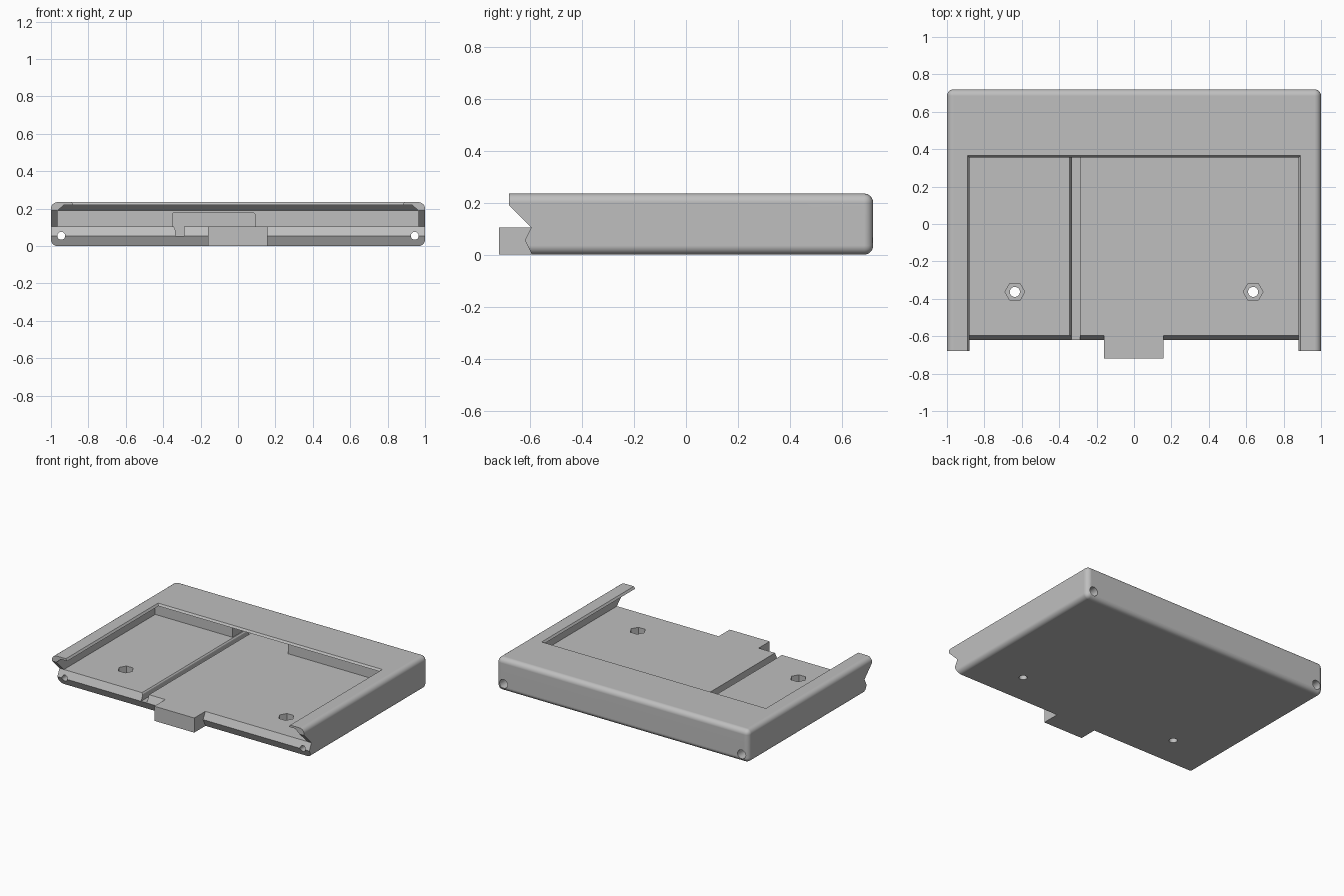
import bpy, bmesh, math
from mathutils import Matrix

cube = bpy.data.objects.get("Cube")
if cube:
    bpy.data.objects.remove(cube, do_unlink=True)

grey = bpy.data.materials.new("light grey plastic")
grey.use_nodes = True
colour = (0.52, 0.52, 0.52, 1)
grey.diffuse_color = colour
grey.node_tree.nodes["Principled BSDF"].inputs["Base Color"].default_value = colour


def finish(name, bm):
    bmesh.ops.recalc_face_normals(bm, faces=bm.faces[:])
    mesh = bpy.data.meshes.new(name)
    bm.to_mesh(mesh)
    bm.free()
    mesh.materials.append(grey)
    ob = bpy.data.objects.new(name, mesh)
    bpy.context.collection.objects.link(ob)
    return ob


def loft(name, rings):
    """Solid skin through rings of equal point count, capped at both ends."""
    bm = bmesh.new()
    loops = [[bm.verts.new(p) for p in ring] for ring in rings]
    for a, b in zip(loops, loops[1:]):
        for i in range(len(a)):
            j = (i + 1) % len(a)
            bm.faces.new((a[i], a[j], b[j], b[i]))
    bm.faces.new(loops[0])
    bm.faces.new(loops[-1])
    return finish(name, bm)


def box(name, x0, x1, y0, y1, z0, z1):
    return loft(name, [[(x0, y0, z), (x1, y0, z), (x1, y1, z), (x0, y1, z)]
                       for z in (z0, z1)])


def open_front(name, levels):
    """Pocket cutter open to the front; levels are (z, half width, back y)."""
    return loft(name, [[(-w, -0.9, z), (w, -0.9, z), (w, b, z), (-w, b, z)]
                       for z, w, b in levels])


def rod(name, sides, r, start, length, along_y=False):
    bm = bmesh.new()
    bmesh.ops.create_cone(bm, cap_ends=True, segments=sides, radius1=r, radius2=r, depth=length)
    if sides == 6:
        bmesh.ops.rotate(bm, verts=bm.verts, matrix=Matrix.Rotation(math.pi / 6, 3, 'Z'))
        corner = max(v.co.x for v in bm.verts)
        if corner < r * 0.95:
            bmesh.ops.rotate(bm, verts=bm.verts, matrix=Matrix.Rotation(math.pi / 6, 3, 'Z'))
    bmesh.ops.translate(bm, verts=bm.verts, vec=(0, 0, length / 2))
    if along_y:
        bmesh.ops.rotate(bm, verts=bm.verts, matrix=Matrix.Rotation(-math.pi / 2, 3, 'X'))
    bmesh.ops.translate(bm, verts=bm.verts, vec=start)
    return finish(name, bm)


def combine(target, tool, operation='DIFFERENCE'):
    mod = target.modifiers.new("combine", 'BOOLEAN')
    mod.operation, mod.solver, mod.object = operation, 'EXACT', tool
    bpy.context.view_layer.objects.active = target
    bpy.ops.object.modifier_apply(modifier=mod.name)
    bpy.data.objects.remove(tool, do_unlink=True)


# Rounded outer block, left sharp at the front
body = box("tray_body", -1, 1, -0.8, 0.72, 0, 0.235)
bm = bmesh.new()
bm.from_mesh(body.data)
edges = [e for e in bm.edges if any(v.co.y > 0 for v in e.verts)]
bmesh.ops.bevel(bm, geom=edges, offset=0.035, segments=6, profile=0.5, affect='EDGES')
bm.to_mesh(body.data)
bm.free()

# Notched front outline
outline = [(-0.9, 0.3), (-0.68, 0.3), (-0.68, 0.19), (-0.595, 0.105), (-0.62, 0.055),
           (-0.592, 0), (-0.592, -0.1), (-0.9, -0.1)]
combine(body, loft("front_cut", [[(x, y, z) for y, z in outline] for x in (-1.2, 1.2)]))

# Undercut slot with chamfered ceiling, then the flared top opening
combine(body, open_front("slot_cut", [(0.105, 0.965, 0.44), (0.19, 0.965, 0.44),
                                      (0.22, 0.93, 0.405)]))
combine(body, open_front("opening_cut", [(0.17, 0.88, 0.355), (0.22, 0.88, 0.355),
                                         (0.235, 0.89, 0.365), (0.26, 0.89, 0.365)]))

# Deep recess in the back wall and the cable groove in the floor
recess = [(-0.35, 0.105), (0.09, 0.105), (0.09, 0.172), (0.082, 0.18),
          (-0.342, 0.18), (-0.35, 0.172)]
combine(body, loft("recess_cut", [[(x, y, z) for x, z in recess] for y in (0.4, 0.6)]))
groove = [(-0.335, 0.055), (-0.29, 0.055), (-0.29, 0.12), (-0.345, 0.12),
          (-0.345, 0.105), (-0.338, 0.097), (-0.335, 0.085)]
combine(body, loft("groove_cut", [[(x, y, z) for x, z in groove] for y in (-0.9, 0.6)]))

# Nut seats and screw holes, mirrored left and right
for side in (-1, 1):
    combine(body, rod("nut_cut", 6, 0.053, (side * 0.637, -0.363, 0.05), 0.1))
    combine(body, rod("floor_hole_cut", 24, 0.027, (side * 0.637, -0.363, -0.1), 0.3))
    combine(body, rod("long_hole_cut", 24, 0.021, (side * 0.945, -0.9, 0.055), 2, True))
    combine(body, rod("counterbore_cut", 24, 0.032, (side * 0.945, 0.62, 0.055), 0.2, True))

# Square tab at the front
combine(body, box("front_tab", -0.16, 0.157, -0.72, -0.5, 0, 0.105), 'UNION')

# Smooth rounded edges, crisp everywhere else
bpy.ops.object.select_all(action='DESELECT')
body.select_set(True)
bpy.context.view_layer.objects.active = body
bpy.ops.object.shade_smooth_by_angle(angle=math.radians(25))
weighted = body.modifiers.new("even_shading", 'WEIGHTED_NORMAL')
weighted.keep_sharp = True
